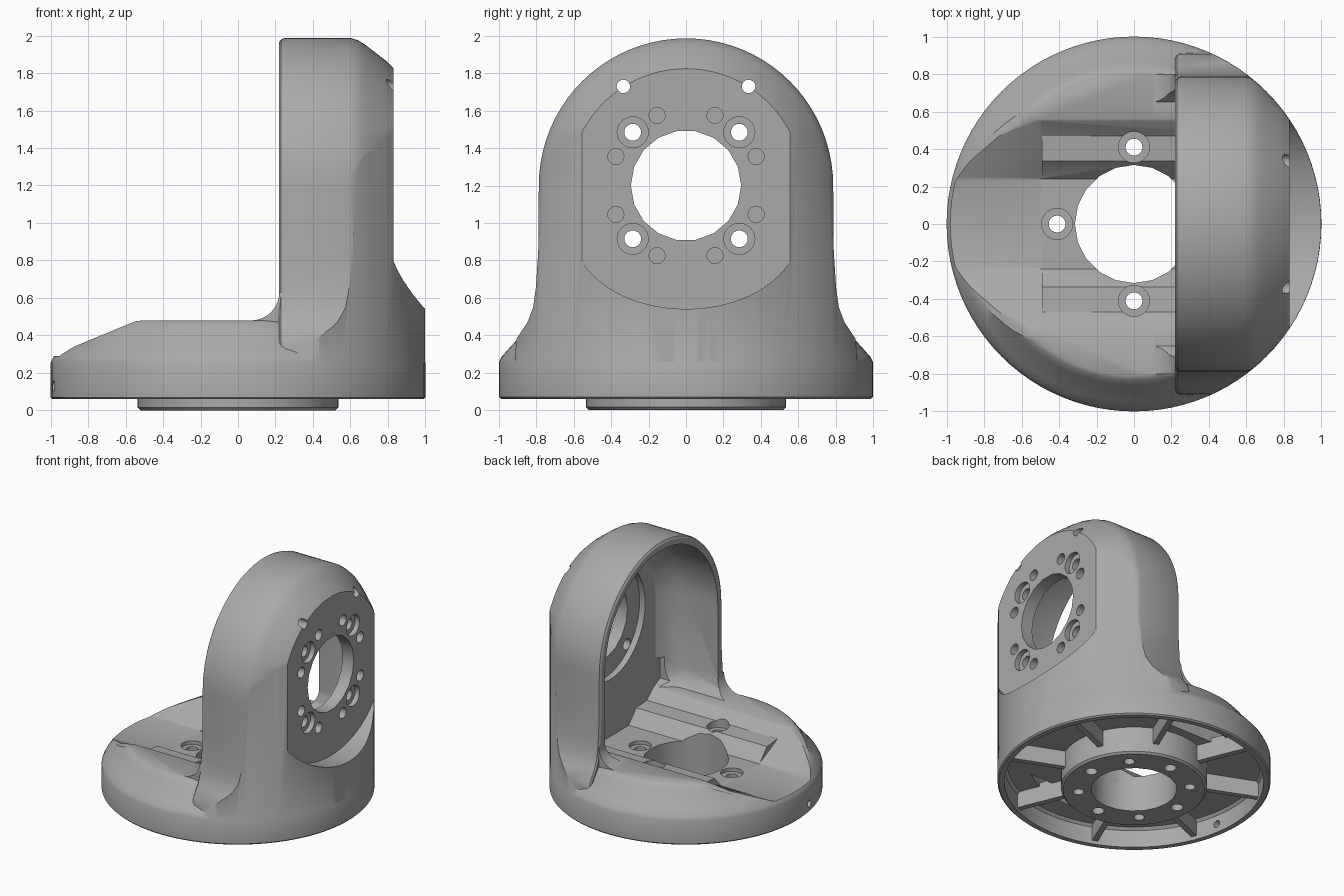
import bpy, bmesh, math
from mathutils import Vector

if "Cube" in bpy.data.objects:
    bpy.data.objects.remove(bpy.data.objects["Cube"])

grey = bpy.data.materials.new("machined grey")
grey.use_nodes = True
grey.diffuse_color = (0.4, 0.4, 0.4, 1)
grey.node_tree.nodes["Principled BSDF"].inputs["Base Color"].default_value = (0.4, 0.4, 0.4, 1)

AXIS_Z = 1.2      # height of the upright's bore axis


def loft(name, rings):
    """Closed solid through matching rings of points."""
    bm = bmesh.new()
    rows = [[bm.verts.new(p) for p in ring] for ring in rings]
    n = len(rows[0])
    for a, b in zip(rows, rows[1:]):
        for i in range(n):
            j = (i + 1) % n
            bm.faces.new((a[i], a[j], b[j], b[i]))
    bm.faces.new(rows[0][::-1])
    bm.faces.new(rows[-1])
    bmesh.ops.recalc_face_normals(bm, faces=bm.faces)
    mesh = bpy.data.meshes.new(name)
    bm.to_mesh(mesh)
    bm.free()
    mesh.materials.append(grey)
    ob = bpy.data.objects.new(name, mesh)
    bpy.context.collection.objects.link(ob)
    return ob


def turned(name, profile, at=(0, 0, 0), axis="z", segs=96):
    """Turned solid from (radius, distance along axis) pairs."""
    rings = []
    for r, d in profile:
        ring = []
        for i in range(segs):
            t = math.tau * i / segs
            c, s = r * math.cos(t), r * math.sin(t)
            p = (c, s, d) if axis == "z" else (d, c, s)
            ring.append(Vector(at) + Vector(p))
        rings.append(ring)
    return loft(name, rings)


def bar(name, outline, lo, hi, axis):
    """Prism of a 2D outline along one axis."""
    place = {"x": lambda d, a, b: (d, a, b),
             "y": lambda d, a, b: (a, d, b),
             "z": lambda d, a, b: (a, b, d)}[axis]
    return loft(name, [[place(d, a, b) for a, b in outline] for d in (lo, hi)])


def arch(x, width, flanks, top=None):
    """Round-topped outline; flanks are (extra width, height), top down."""
    pts = [(width * math.cos(math.pi * i / 40), AXIS_Z + width * math.sin(math.pi * i / 40))
           for i in range(41)]
    side = [(width + e, z) for e, z in flanks]
    pts = [(y, z) for y, z in side[::-1]] + pts + [(-y, z) for y, z in side]
    return [(x, y, z) for y, z in pts]


def combine(ob, operation, *tools):
    for tool in tools:
        mod = ob.modifiers.new("join", "BOOLEAN")
        mod.operation, mod.solver, mod.object = operation, "EXACT", tool
        bpy.context.view_layer.objects.active = ob
        bpy.ops.object.modifier_apply(modifier=mod.name)
        bpy.data.objects.remove(tool)


# Upright: arch with flared foot and bevelled back, trimmed to the round base
flare = [(0.003, 0.85), (0.015, 0.66), (0.03, 0.55), (0.06, 0.47), (0.12, 0.38), (0.14, 0.1)]
shape = [(0.22, 0.765), (0.23, 0.78), (0.25, 0.787), (0.60, 0.787), (0.64, 0.775),
         (0.68, 0.75), (0.79, 0.665), (0.83, 0.625)]
body = loft("bracket_body", [arch(x, w, flare) for x, w in shape])
skirt = bar("skirt", [(-0.787, 0.1), (0.787, 0.1), (0.787, 0.95), (-0.787, 0.95)], 0.6, 1.05, "x")
bowl = [(0.6 * math.cos(math.pi * (1 + i / 32)), 0.95 + 0.41 * math.sin(math.pi * (1 + i / 32)))
        for i in range(33)]
face_cut = bar("face_cut", bowl + [(0.6, 1.5), (-0.6, 1.5)], 0.83, 1.2, "x")
combine(skirt, "DIFFERENCE", face_cut)
combine(body, "UNION", skirt)
combine(body, "INTERSECT", turned("trim", [(0.999, 0.08), (0.999, 2.1)]))

# Round base with sloping nose
base = turned("base", [(0.99, 0.06), (1, 0.07), (1, 0.255), (0.985, 0.285), (0.95, 0.325),
                       (0.9, 0.38), (0.86, 0.435), (0.83, 0.47), (0.81, 0.48)])
nose = bar("nose_cut", [(-1.1, 0.25), (-0.97, 0.295), (-0.9, 0.33), (-0.55, 0.475), (-0.5, 0.481),
                        (-0.5, 0.7), (-1.1, 0.7)], -1.2, 1.2, "y")
combine(base, "DIFFERENCE", nose)
combine(body, "UNION", base)

# Fillet between the base and the upright
sweep = [(0.22 - 0.15 * math.sin(math.pi * i / 20), 0.63 - 0.15 * math.cos(math.pi * i / 20))
         for i in range(11)]
sweep = [(0.07 + 0.15 * math.sin(t), 0.63 - 0.15 * math.cos(t))
         for t in [math.pi * i / 20 for i in range(11)]]
fillet = bar("fillet", [(0.07, 0.4), (0.3, 0.4), (0.3, 0.63)] + sweep[::-1], -0.8, 0.8, "y")
combine(body, "UNION", fillet)

# Pocket inside the upright
foot = [(0, 0.62), (-0.02, 0.54), (-0.07, 0.485)]
combine(body, "DIFFERENCE", loft("pocket", [arch(x, w, foot) for x, w in
        [(-0.1, 0.72), (0.5, 0.72), (0.56, 0.70), (0.64, 0.64), (0.68, 0.58)]]))
combine(body, "DIFFERENCE", turned("recess", [(0.45, 0.5), (0.45, 0.73)], (0, 0, AXIS_Z), "x", 48))


# Trough across the base, with a ledge on each side
def trough(name, half, lo, hi):
    outline = half + [(-y, z) for y, z in half[::-1]]
    combine(body, "DIFFERENCE", bar(name, outline, lo, hi, "x"))


rim = [(0.64, 0.7), (0.64, 0.52), (0.55, 0.475), (0.47, 0.405)]
trough("nose_trough", rim + [(0.23, 0.29)], -1.1, -0.49)
trough("ledge_trough", rim + [(0.335, 0.395), (0.24, 0.29)], -0.5, 0.68)

# Hollow underside
combine(body, "DIFFERENCE", turned("hollow", [(0.95, 0), (0.95, 0.2), (0.93, 0.22)]))
arc = [math.radians(52 + 4 * i) for i in range(20)]
for side in (1, -1):
    outline = [(0.77 * math.cos(t), side * 0.77 * math.sin(t)) for t in arc]
    combine(body, "DIFFERENCE", bar("side_hollow", outline, 0.1, 0.4, "z"))

# Hub and ribs under the base
hub = turned("hub", [(0.52, 0), (0.535, 0.015), (0.535, 0.25)], segs=64)
ribs = []
for k in range(8):
    t = math.radians(22.5 + 45 * k)
    d, n = Vector((math.cos(t), math.sin(t))), Vector((-math.sin(t), math.cos(t))) * 0.022
    quad = [d * 0.5 + n, d * 0.5 - n, d * 0.965 - n, d * 0.965 + n]
    ribs.append(bar("rib_%d" % (k + 1), [tuple(p) for p in quad], 0.09, 0.25, "z"))


def drill(parts, r, lo, hi, at, axis="z", segs=20):
    for part in parts:
        combine(part, "DIFFERENCE", turned("drill", [(r, lo), (r, hi)], at, axis, segs))


# Base bore, hub screws and counterbores
drill((body, hub), 0.315, -0.1, 0.6, (0, 0, 0), segs=20)
for k in range(8):
    t = math.radians(45 * k)
    at = (0.41 * math.cos(t), 0.41 * math.sin(t), 0)
    if k % 2:
        drill((hub,), 0.04, -0.1, 0.1, at)
    else:
        drill((body, hub), 0.045, -0.1, 0.6, at)
        drill((body,), 0.083, 0.35 if k in (2, 6) else 0.26, 0.46, at, segs=24)

# Upright bore, screws, dowel holes and the two upper holes
drill((body,), 0.295, 0.6, 1, (0, 0, AXIS_Z), "x", 18)
for sy in (1, -1):
    for sz in (1, -1):
        at = (0, 0.285 * sy, AXIS_Z + 0.285 * sz)
        drill((body,), 0.045, 0.6, 1, at, "x")
        drill((body,), 0.083, 0.79, 1, at, "x", 24)
        for y, z in ((0.375, 0.155), (0.155, 0.375)):
            drill((body,), 0.043, 0.77, 1, (0, y * sy, AXIS_Z + z * sz), "x")
    drill((body,), 0.036, 0.5, 1, (0, 0.335 * sy, 1.73), "x")

# Small side hole in the rim
drill((body,), 0.028, -1.1, -0.9, (0, -0.17, 0.13), "x", 16)

# Smooth curved faces, keep hard edges
for ob in bpy.context.view_layer.objects:
    ob.select_set(ob in [body, hub] + ribs)
bpy.context.view_layer.objects.active = body
bpy.ops.object.shade_smooth_by_angle(angle=math.radians(30))
